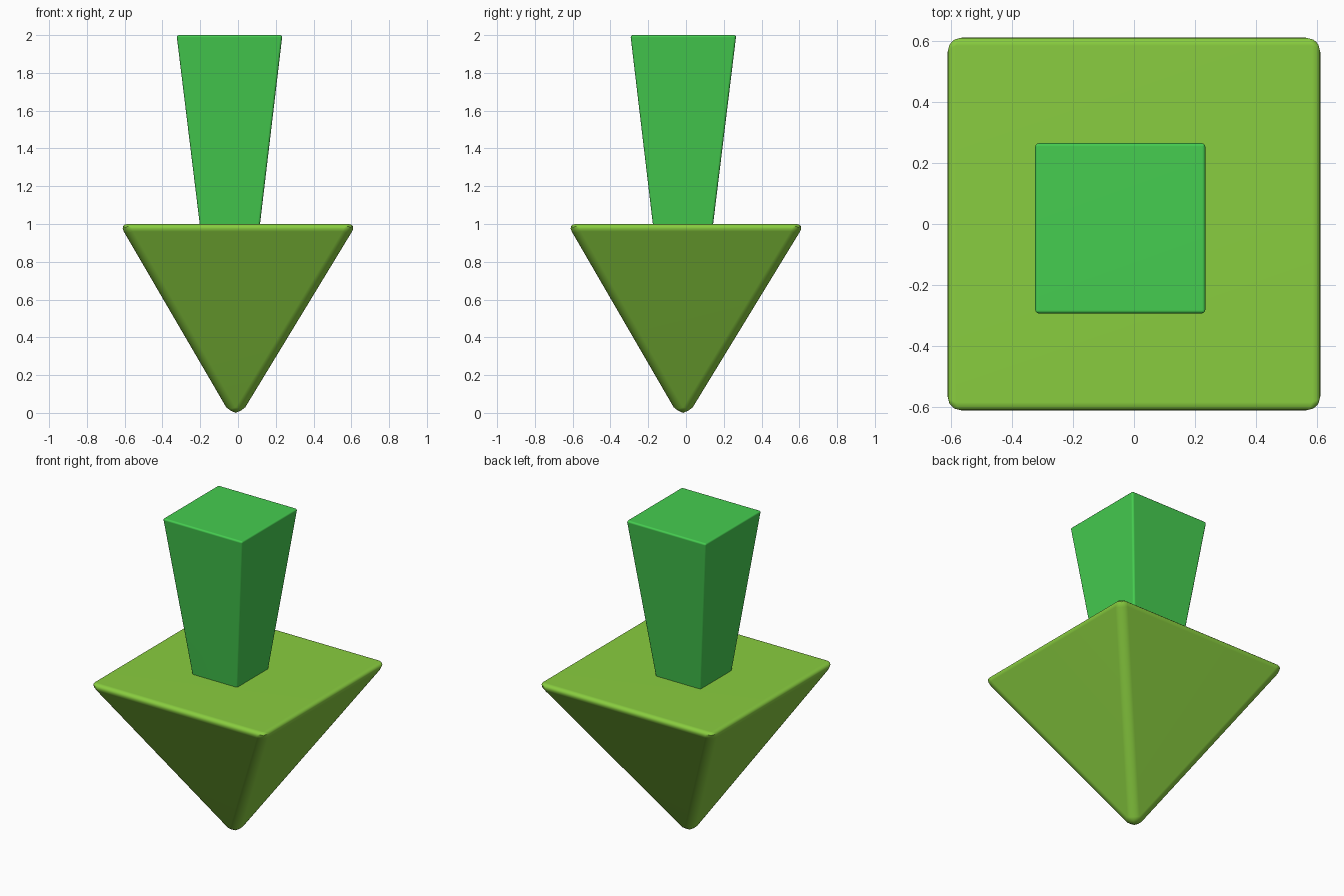
import bpy, bmesh

if "Cube" in bpy.data.objects:
    bpy.data.objects.remove(bpy.data.objects["Cube"])


def square(bm, cx, cy, z, half):
    return [bm.verts.new((cx + sx * half, cy + sy * half, z))
            for sx, sy in ((-1, -1), (1, -1), (1, 1), (-1, 1))]


def finish(bm, name, color, width, segments):
    # Round every edge, then turn the mesh into a coloured object
    bmesh.ops.recalc_face_normals(bm, faces=bm.faces[:])
    bmesh.ops.bevel(bm, geom=bm.edges[:], offset=width, offset_type='OFFSET',
                    segments=segments, profile=0.5, affect='EDGES')
    mesh = bpy.data.meshes.new(name)
    bm.to_mesh(mesh)
    bm.free()
    obj = bpy.data.objects.new(name, mesh)
    bpy.context.collection.objects.link(obj)
    mat = bpy.data.materials.new(name + "_green")
    mat.diffuse_color = color
    mat.use_nodes = True
    mat.node_tree.nodes["Principled BSDF"].inputs["Base Color"].default_value = mat.diffuse_color
    mesh.materials.append(mat)
    bpy.ops.object.select_all(action='DESELECT')
    obj.select_set(True)
    bpy.context.view_layer.objects.active = obj
    bpy.ops.object.shade_smooth_by_angle(angle=0.7)
    weighted = obj.modifiers.new("even_shading", 'WEIGHTED_NORMAL')
    weighted.keep_sharp = True
    return obj


# Arrow head: upside-down square pyramid with rounded edges and tip
bm = bmesh.new()
top = square(bm, 0, 0, 1.0, 0.628)
apex = bm.verts.new((-0.013, -0.016, -0.045))
bm.faces.new(top)
for a, b in zip(top, top[1:] + top[:1]):
    bm.faces.new((b, a, apex))
head = finish(bm, "arrow_head", (0.25, 0.61, 0.05, 1), 0.045, 4)
# Keep the top at z = 1 and rest the rounded tip exactly on z = 0
low = min(v.co.z for v in head.data.vertices)
for v in head.data.vertices:
    v.co.z = (v.co.z - low) / (1 - low)

# Arrow shaft: tapered post, wider at the top, sunk slightly into the head
bm = bmesh.new()
upper = square(bm, -0.045, -0.014, 2.0, 0.28)
lower = square(bm, -0.043, -0.016, 0.97, 0.156)
bm.faces.new(upper)
bm.faces.new(lower)
for i in range(4):
    j = (i + 1) % 4
    bm.faces.new((lower[i], lower[j], upper[j], upper[i]))
finish(bm, "arrow_shaft", (0.06, 0.61, 0.08, 1), 0.012, 3)
